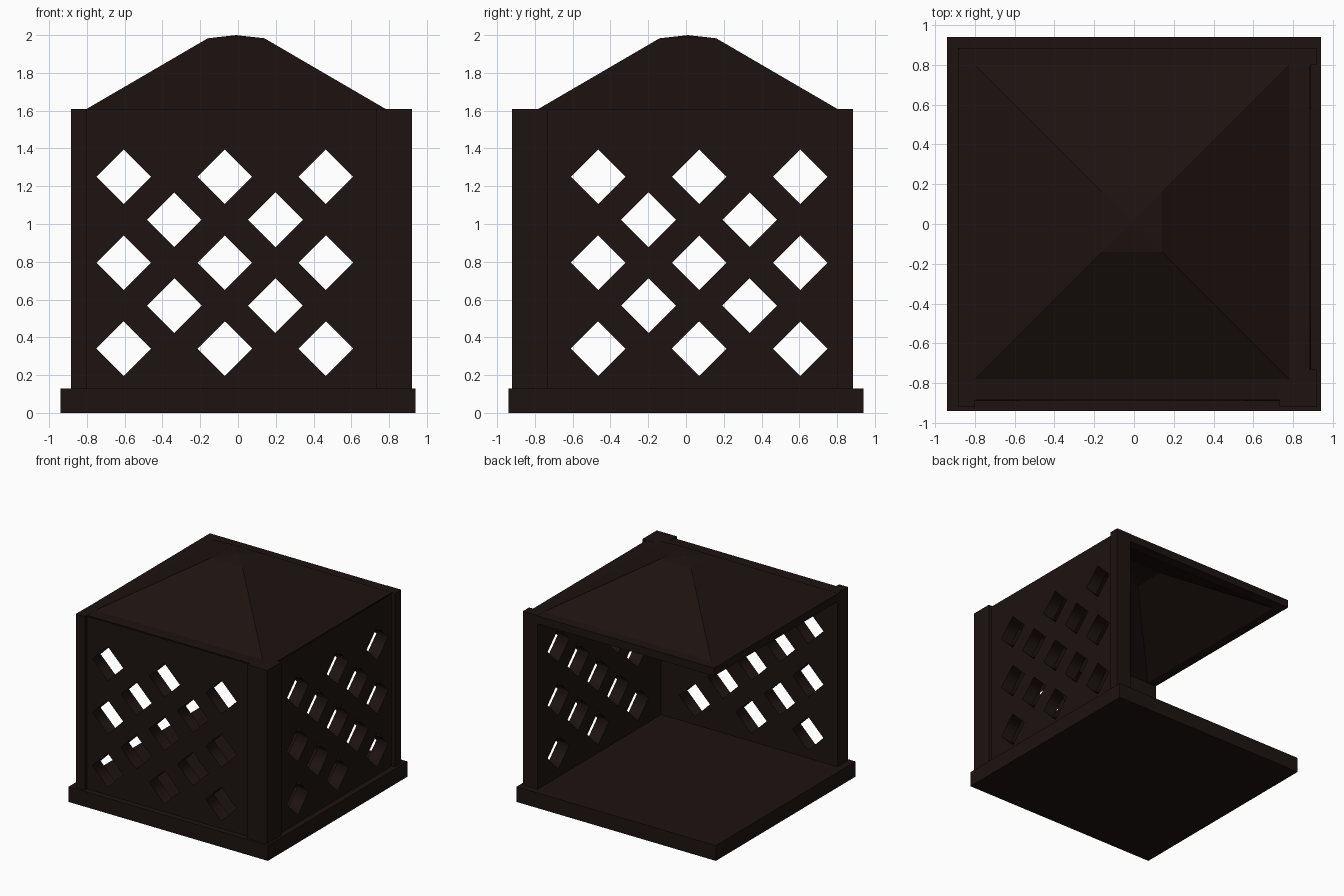
import bpy, bmesh
from mathutils import Matrix

if "Cube" in bpy.data.objects:
    bpy.data.objects.remove(bpy.data.objects["Cube"])

mat = bpy.data.materials.new("dark_wood")
mat.diffuse_color = (0.012, 0.0065, 0.0055, 1)
mat.use_nodes = True
mat.node_tree.nodes["Principled BSDF"].inputs["Base Color"].default_value = mat.diffuse_color

# reflection that turns the front wall into the right wall: (x, y) -> (-y, -x)
SWAP = Matrix(((0, -1, 0, 0), (-1, 0, 0, 0), (0, 0, 1, 0), (0, 0, 0, 1)))


def finish(name, bm):
    bmesh.ops.recalc_face_normals(bm, faces=bm.faces)
    me = bpy.data.meshes.new(name)
    bm.to_mesh(me)
    bm.free()
    me.materials.append(mat)
    ob = bpy.data.objects.new(name, me)
    bpy.context.collection.objects.link(ob)
    return ob


def box(name, x, y, z, swap=False):
    bm = bmesh.new()
    bmesh.ops.create_cube(bm, size=1)
    for v in bm.verts:
        v.co = [(a[0] + a[1]) / 2 + c * (a[1] - a[0]) for a, c in zip((x, y, z), v.co)]
    if swap:
        bm.transform(SWAP)
    return finish(name, bm)


def lattice(name, swap):
    # flat outline with diamond holes, extruded to the wall thickness
    cu = bpy.data.curves.new(name, 'CURVE')
    cu.dimensions = '2D'
    cu.fill_mode = 'BOTH'
    cu.extrude = 0.055
    loops = [[(-0.82, 0.12), (0.80, 0.12), (0.80, 1.60), (-0.82, 1.60)]]
    r = 0.145
    for row in range(5):
        for col in range(3 - row % 2):
            cx = -0.605 + 0.535 * col + 0.268 * (row % 2)
            cz = 0.34 + 0.2275 * row
            loops.append([(cx - r, cz), (cx, cz - r), (cx + r, cz), (cx, cz + r)])
    for pts in loops:
        sp = cu.splines.new('POLY')
        sp.points.add(len(pts) - 1)
        for p, (a, b) in zip(sp.points, pts):
            p.co = (a, b, 0, 1)
        sp.use_cyclic_u = True
    tmp = bpy.data.objects.new(name + "_outline", cu)
    bpy.context.collection.objects.link(tmp)
    bpy.context.view_layer.update()
    dg = bpy.context.evaluated_depsgraph_get()
    me = bpy.data.meshes.new_from_object(tmp.evaluated_get(dg))
    bpy.data.objects.remove(tmp)
    bm = bmesh.new()
    bm.from_mesh(me)
    bpy.data.meshes.remove(me)
    bmesh.ops.remove_doubles(bm, verts=bm.verts, dist=1e-4)
    for v in bm.verts:
        v.co = (v.co.x, -0.835 + v.co.z, v.co.y)
    if swap:
        bm.transform(SWAP)
    finish(name, bm)


# floor slab
box("base", (-0.94, 0.94), (-0.94, 0.94), (0, 0.13))

# two lattice walls with end posts, meeting at a corner post
for side, swap in (("front", False), ("right", True)):
    lattice(side + "_lattice_wall", swap)
    box(side + "_end_post", (-0.885, -0.80), (-0.92, -0.78), (0.12, 1.61), swap)
    box(side + "_corner_post", (0.73, 0.92), (-0.92, -0.78), (0.12, 1.61), swap)

# hollow hipped roof: square rings from inner apex, round the rim, to outer apex
rings = [(0.14, 1.915), (0.79, 1.54), (0.885, 1.54), (0.885, 1.608), (0.79, 1.61), (0.15, 1.983)]
bm = bmesh.new()
ox, oy = -0.01, 0.01
loops = []
for i, (h, z) in enumerate(rings):
    o = 0 if h > 0.8 else 1
    loops.append([bm.verts.new((sx * h + ox * o, sy * h + oy * o, z))
                  for sx, sy in ((-1, -1), (1, -1), (1, 1), (-1, 1))])
for a, b in zip(loops, loops[1:]):
    for k in range(4):
        bm.faces.new((a[k], a[k - 1], b[k - 1], b[k]))
for ring, z in ((loops[0], 1.93), (loops[-1], 2.0)):
    tip = bm.verts.new((ox, oy, z))
    for k in range(4):
        bm.faces.new((ring[k], ring[k - 1], tip))
finish("roof", bm)
